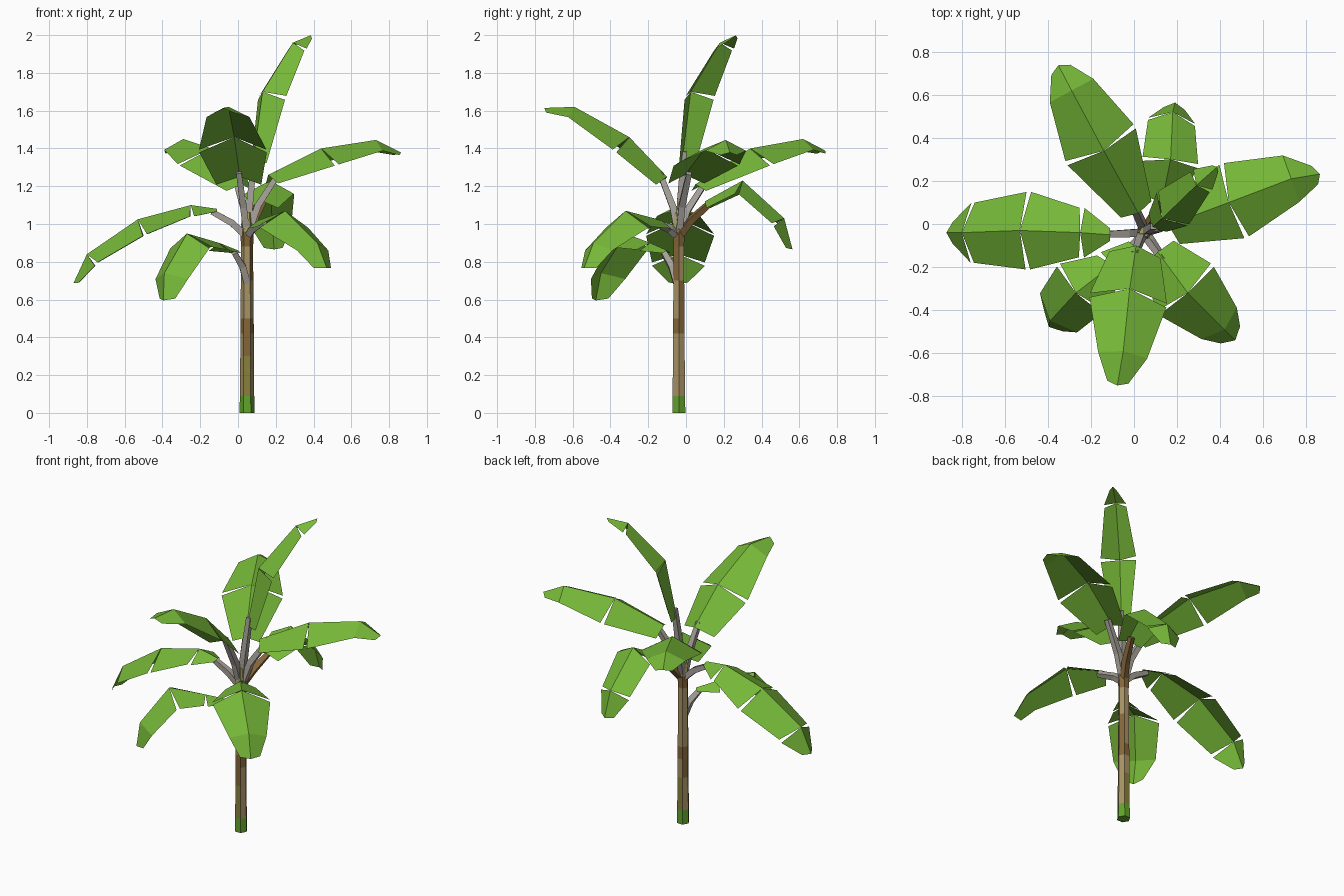
import bpy, math
from mathutils import Vector as V

if "Cube" in bpy.data.objects:
    bpy.data.objects.remove(bpy.data.objects["Cube"])


def mat(name, *srgb):
    m = bpy.data.materials.new(name)
    m.diffuse_color = [((c / 255 + 0.055) / 1.055) ** 2.4 for c in srgb] + [1]
    m.use_nodes = True
    m.node_tree.nodes["Principled BSDF"].inputs["Base Color"].default_value = m.diffuse_color
    return m


LEAF = mat("leaf green", 118, 184, 56)
BASE = mat("base green", 98, 162, 44)
TAN = mat("trunk tan", 166, 146, 100)
BROWN = mat("trunk brown", 132, 102, 58)
OLIVE = mat("trunk olive", 136, 128, 60)
PALE = mat("crown pale olive", 168, 164, 92)
GREY = mat("stalk grey", 166, 160, 152)


def make(name, verts, faces, mats, idx=None):
    me = bpy.data.meshes.new(name)
    me.from_pydata([tuple(v) for v in verts], [], faces)
    for m in mats:
        me.materials.append(m)
    for p, i in zip(me.polygons, idx or []):
        p.material_index = i
    ob = bpy.data.objects.new(name, me)
    bpy.context.collection.objects.link(ob)
    return ob


def tube(name, path, radii, sides, mats, rule=None, turn=0.0):
    """Flat-faced tube along a path; rule(ring, side) picks the colour."""
    verts, faces, idx = [], [], []
    path = [V(p) for p in path]
    for k, p in enumerate(path):
        d = (path[min(k + 1, len(path) - 1)] - path[max(k - 1, 0)]).normalized()
        a = d.cross(V((0, 1, 0))).normalized()
        b = d.cross(a)
        for s in range(sides):
            t = turn + s * math.tau / sides
            verts.append(p + radii[k] * (math.cos(t) * a + math.sin(t) * b))
    for k in range(len(path) - 1):
        for s in range(sides):
            n = (s + 1) % sides
            i = k * sides
            faces.append((i + s, i + n, i + sides + n, i + sides + s))
            idx.append(rule(k, s) if rule else 0)
    last = len(path) - 1
    faces += [tuple(range(sides))[::-1], tuple(last * sides + s for s in range(sides))]
    idx += [rule(0, 0) if rule else 0, rule(last - 1, 0) if rule else 0]
    return make(name, verts, faces, mats, idx)


def leaf(name, stations, fold=0.5, tip_gap=0.0, gap=0.012):
    """Folded blade: one pair of faces per segment, notched at the outer edges."""
    pts = [V(s[:3]) for s in stations]
    n = len(pts)
    az = pts[-1] - pts[0]
    side = V((az.y, -az.x, 0)).normalized()
    gaps = [0] + [gap] * (n - 3) + [tip_gap, 0]
    verts, faces = [], []
    for k in range(n - 1):
        i = len(verts)
        along = (pts[k + 1] - pts[k]).normalized()
        for j, push in ((k, gaps[k]), (k + 1, -gaps[k + 1])):
            d = (pts[min(j + 1, n - 1)] - pts[max(j - 1, 0)]).normalized()
            nor = side.cross(d).normalized()
            w = stations[j][3]
            low = pts[j] - nor * w * fold + along * push
            verts += [low - side * w, pts[j], low + side * w]
        faces += [(i, i + 1, i + 4, i + 3), (i + 1, i + 2, i + 5, i + 4)]
        if k == n - 2:  # blunt rounded end
            verts[i + 4] += along * 0.015
    return make(name, verts, faces, [LEAF])


# Trunk with coloured growth bands
heights = [0, 0.09, 0.2, 0.3, 0.42, 0.5, 0.7, 0.88, 0.96, 1.06]
radii = [0.04, 0.038, 0.037, 0.036, 0.036, 0.035, 0.033, 0.032, 0.036, 0.024]


def bands(k, s):
    if k == 0:
        return 1
    if k in (1, 2):
        return 3 if s in (1, 4) else 0
    if k in (4, 7):
        return 2
    if k == 8:
        return 4
    return 2 if (k + s) % 4 == 0 else 0


tube("trunk", [(0.048, -0.038, z) for z in heights], radii, 6,
     [TAN, BASE, BROWN, OLIVE, PALE], bands)

# Leaves: midrib point and half width at each fold
LEAVES = {
    "upright": [(0.08, -0.02, 1.33, 0.06), (0.13, 0.025, 1.70, 0.105),
                (0.29, 0.18, 1.96, 0.065), (0.375, 0.255, 1.995, 0.02)],
    "right": [(0.16, -0.005, 1.26, 0.10), (0.44, 0.10, 1.40, 0.18),
              (0.73, 0.21, 1.445, 0.115), (0.85, 0.23, 1.385, 0.045)],
    "back_left": [(0.02, 0.05, 1.21, 0.08), (-0.14, 0.34, 1.40, 0.18),
                  (-0.29, 0.62, 1.45, 0.115), (-0.345, 0.725, 1.395, 0.05)],
    "back": [(0.13, 0.10, 1.12, 0.08), (0.17, 0.30, 1.23, 0.13),
             (0.18, 0.52, 1.03, 0.11), (0.19, 0.56, 0.88, 0.05)],
    "left": [(-0.11, -0.05, 1.08, 0.03), (-0.25, -0.04, 1.10, 0.115),
             (-0.53, -0.03, 1.025, 0.18), (-0.80, -0.04, 0.84, 0.14),
             (-0.865, -0.04, 0.70, 0.05)],
    "front": [(0.01, -0.10, 1.25, 0.12), (-0.02, -0.30, 1.46, 0.18),
              (-0.05, -0.59, 1.62, 0.115), (-0.075, -0.735, 1.615, 0.05)],
    "front_right": [(0.11, -0.13, 1.02, 0.09), (0.25, -0.32, 1.07, 0.17),
                    (0.42, -0.49, 0.90, 0.11), (0.465, -0.535, 0.78, 0.06)],
    "front_left": [(0.0, -0.10, 0.86, 0.03), (-0.10, -0.19, 0.90, 0.08),
                   (-0.27, -0.32, 0.95, 0.15), (-0.39, -0.45, 0.74, 0.125),
                   (-0.395, -0.475, 0.61, 0.06)],
}
TIP_GAPS = {"upright": 0.01, "back": 0.01, "left": 0.012}
for name, st in LEAVES.items():
    leaf(name + "_leaf", st, 0.7 if name == "upright" else 0.5, TIP_GAPS.get(name, 0))
    # Stalk from the trunk to just under the blade
    low = 0.69 if name == "front_left" else 0.93
    tip = V(st[0][:3])
    ahead = tip + (V(st[1][:3]) - tip) * 0.2 - V((0, 0, 0.02))
    root = V((0.048, -0.05 if name == "front_left" else -0.038, low))
    mid = root.lerp(tip, 0.5)
    tube(name + "_stalk", [root, mid, ahead], [0.025, 0.025, 0.02], 4,
         [BROWN if name == "back" else GREY], turn=math.pi / 4)
